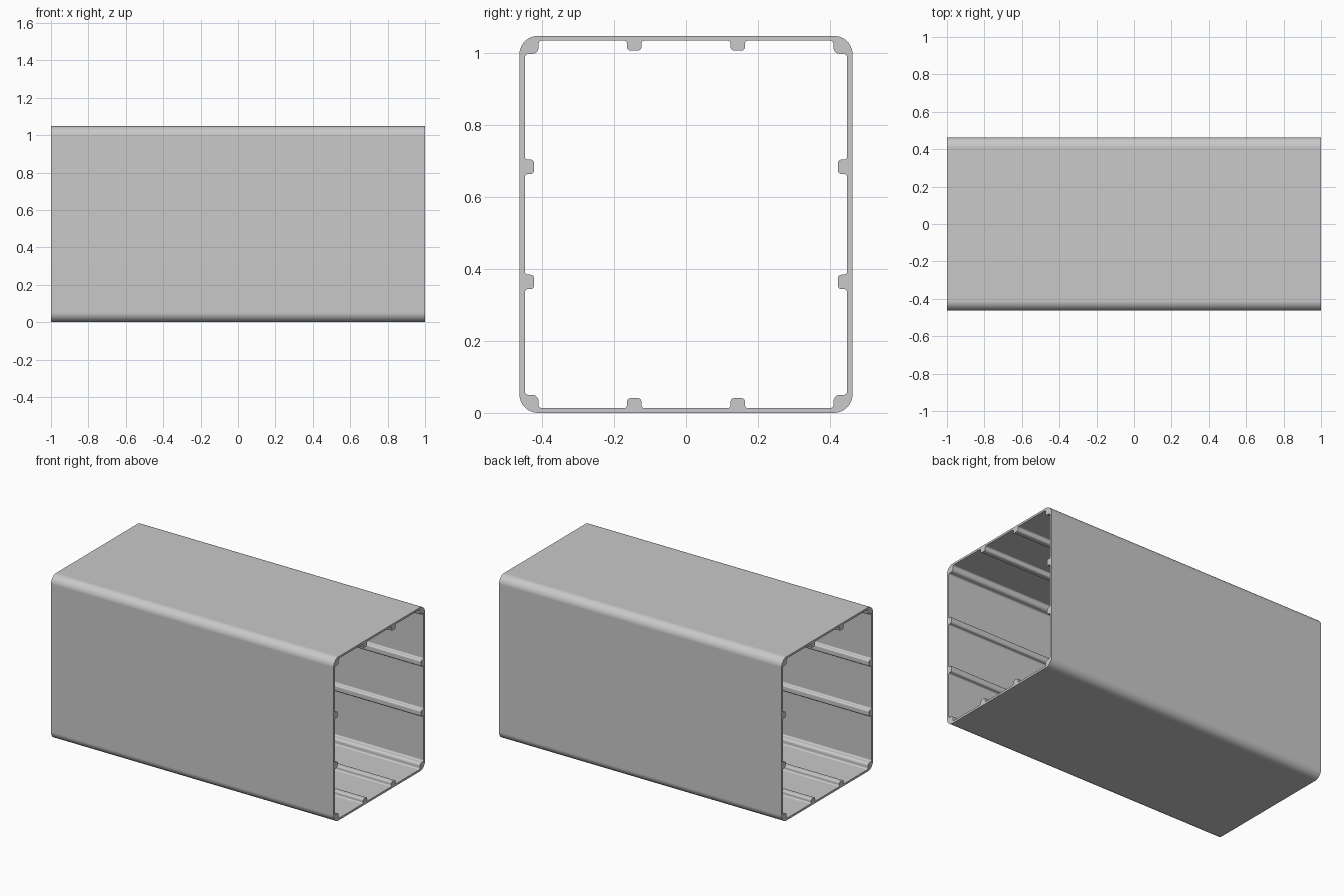
import bpy, bmesh
from math import cos, sin, pi, radians
from mathutils import Vector

cube = bpy.data.objects.get("Cube")
if cube:
    bpy.data.objects.remove(cube, do_unlink=True)

LENGTH = 2.0
HALF_W, HALF_H = 0.463, 0.524      # outer half width and half height
WALL_Y, WALL_Z = 0.448, 0.511      # inner wall faces
RIB_Y, RIB_Z = 0.422, 0.483        # rib tips
PAD_Y, PAD_Z = 0.410, 0.474        # corner thickening


def mirrored_loop(quarter):
    """Mirror one quadrant of (y, z, radius) corners into a closed loop."""
    half = quarter + [(y, -z, r) for y, z, r in reversed(quarter)]
    return half + [(-y, z, r) for y, z, r in reversed(half)]


def rounded(corners, steps):
    """Replace each right-angled corner with a circular fillet."""
    points = []
    for i, (y, z, r) in enumerate(corners):
        p = Vector((y, z))
        a = (Vector(corners[i - 1][:2]) - p).normalized() * r
        b = (Vector(corners[(i + 1) % len(corners)][:2]) - p).normalized() * r
        for k in range(steps + 1):
            t = k / steps * pi / 2
            points.append(p + a * (1 - sin(t)) + b * (1 - cos(t)))
    return points


def add_loop(bm, points):
    verts = [bm.verts.new((-LENGTH / 2, p.x, p.y + HALF_H)) for p in points]
    return [bm.edges.new((v, verts[i - 1])) for i, v in enumerate(verts)]


# Cross-section: rounded outer box, inner wall with ribs and corner pads
outer = mirrored_loop([(HALF_W, HALF_H, 0.052)])
inner = mirrored_loop([
    (0.124, WALL_Z, 0.009), (0.124, RIB_Z, 0.010),
    (0.164, RIB_Z, 0.010), (0.164, WALL_Z, 0.009),
    (PAD_Y, WALL_Z, 0.010), (PAD_Y, PAD_Z, 0.017),
    (WALL_Y, PAD_Z, 0.010), (WALL_Y, 0.180, 0.009),
    (RIB_Y, 0.180, 0.010), (RIB_Y, 0.140, 0.010),
    (WALL_Y, 0.140, 0.009),
])

# Extrude the section along the tube
bm = bmesh.new()
edges = add_loop(bm, rounded(outer, 10)) + add_loop(bm, rounded(inner, 5))
bmesh.ops.triangle_fill(bm, edges=edges, use_beauty=True)
grown = bmesh.ops.extrude_face_region(bm, geom=bm.faces[:], use_keep_orig=True)
bmesh.ops.translate(bm, vec=(LENGTH, 0, 0),
                    verts=[g for g in grown["geom"] if isinstance(g, bmesh.types.BMVert)])
bmesh.ops.recalc_face_normals(bm, faces=bm.faces[:])
mesh = bpy.data.meshes.new("ribbed_tube")
bm.to_mesh(mesh)
bm.free()

tube = bpy.data.objects.new("ribbed_tube", mesh)
bpy.context.collection.objects.link(tube)

# Plain grey metal
grey = bpy.data.materials.new("plain_grey")
grey.use_nodes = True
colour = (0.585, 0.585, 0.585, 1.0)
grey.diffuse_color = colour
grey.node_tree.nodes["Principled BSDF"].inputs["Base Color"].default_value = colour
mesh.materials.append(grey)

# Smooth fillets, crisp ends and flat walls
bpy.ops.object.select_all(action="DESELECT")
tube.select_set(True)
bpy.context.view_layer.objects.active = tube
bpy.ops.object.shade_smooth_by_angle(angle=radians(30))
normals = tube.modifiers.new("flat_walls", "WEIGHTED_NORMAL")
normals.keep_sharp = True
